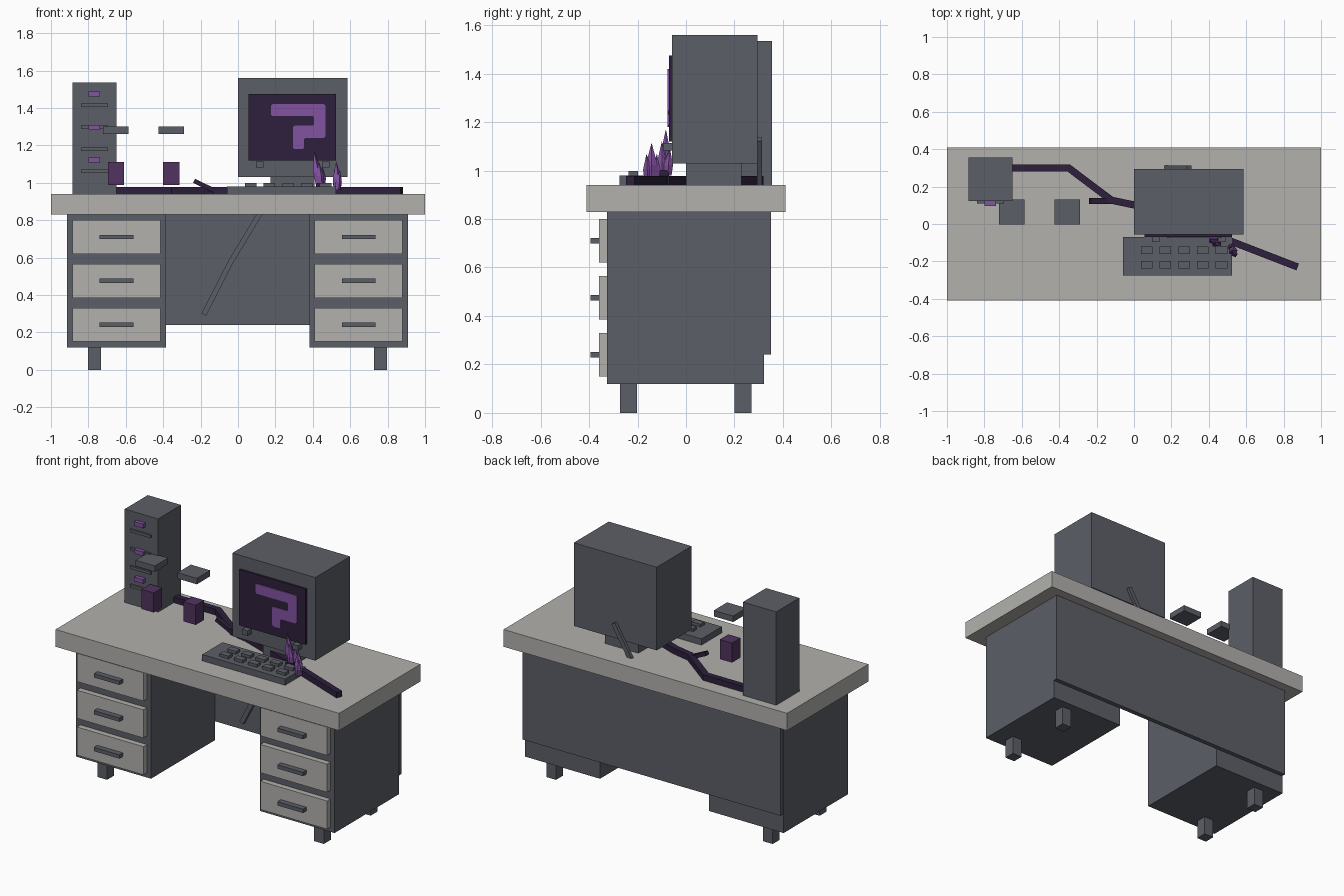
import bpy, bmesh, math
from mathutils import Vector, Matrix

if "Cube" in bpy.data.objects:
    bpy.data.objects.remove(bpy.data.objects["Cube"])


def material(name, rgb):
    m = bpy.data.materials.new(name)
    m.diffuse_color = (*rgb, 1)
    m.use_nodes = True
    m.node_tree.nodes["Principled BSDF"].inputs["Base Color"].default_value = m.diffuse_color
    return m


GREY = material("slate grey", (0.107, 0.114, 0.136))
LIGHT = material("pale stone", (0.445, 0.440, 0.418))
PURPLE = material("bright purple", (0.223, 0.084, 0.352))
DARK = material("dark purple", (0.026, 0.0145, 0.045))
PLUM = material("plum", (0.080, 0.034, 0.114))


def finish(name, bm, mat):
    bmesh.ops.recalc_face_normals(bm, faces=bm.faces)
    me = bpy.data.meshes.new(name)
    bm.to_mesh(me)
    bm.free()
    me.materials.append(mat)
    ob = bpy.data.objects.new(name, me)
    bpy.context.collection.objects.link(ob)
    return ob


def box(name, mat, x, y, z):
    """Box from three (low, high) ranges."""
    bm = bmesh.new()
    size = [r[1] - r[0] for r in (x, y, z)]
    mid = [(r[0] + r[1]) / 2 for r in (x, y, z)]
    bmesh.ops.create_cube(bm, size=1, matrix=Matrix.Translation(mid) @ Matrix.Diagonal((*size, 1)))
    return finish(name, bm, mat)


def ribbon(name, mat, pts, side, half, depth):
    """Mitred strip along pts; side x path gives its width, depth is the extrusion along side."""
    pts, n = [Vector(p) for p in pts], Vector(side)
    bm, rows = bmesh.new(), []
    for i, p in enumerate(pts):
        a = (p - pts[i - 1]).normalized() if i else None
        b = (pts[i + 1] - p).normalized() if i < len(pts) - 1 else None
        t = ((a or b) + (b or a)).normalized()
        w = n.cross(t).normalized() * half / t.dot(b or a)
        rows.append([bm.verts.new(q) for q in (p - w, p + w, p + w + n * depth, p - w + n * depth)])
    for r, s in zip(rows, rows[1:]):
        for k in range(4):
            bm.faces.new((r[k], r[(k + 1) % 4], s[(k + 1) % 4], s[k]))
    bm.faces.new(rows[0])
    bm.faces.new(rows[-1])
    return finish(name, bm, mat)


def crystals(name, spikes):
    """Cluster of five-sided leaning spikes: (base, tip, radius)."""
    bm = bmesh.new()
    for base, tip, r in spikes:
        base, tip = Vector(base), Vector(tip)
        ring = [[bm.verts.new(base.lerp(tip, f) + Vector((math.cos(a), math.sin(a), 0)) * r * s)
                 for a in (math.tau * k / 5 for k in range(5))] for f, s in ((0, 0.8), (0.4, 1))]
        top = bm.verts.new(tip)
        bm.faces.new(ring[0])
        for k in range(5):
            j = (k + 1) % 5
            bm.faces.new((ring[0][k], ring[0][j], ring[1][j], ring[1][k]))
            bm.faces.new((ring[1][k], ring[1][j], top))
    return finish(name, bm, PURPLE)


# Desk: top, back panel, two drawer pedestals with feet
box("desk_top", LIGHT, (-1, 1), (-0.41, 0.41), (0.83, 0.94))
box("back_panel", GREY, (-0.91, 0.91), (0.32, 0.35), (0.24, 0.83))
for label, c in (("left", -0.65), ("right", 0.645)):
    box(label + "_pedestal", GREY, (c - 0.264, c + 0.264), (-0.325, 0.322), (0.12, 0.83))
    for i in range(3):
        z = 0.24 + 0.235 * i
        box(label + "_drawer", LIGHT, (c - 0.235, c + 0.235), (-0.36, -0.325), (z - 0.09, z + 0.09))
        box(label + "_handle", GREY, (c - 0.09, c + 0.09), (-0.395, -0.36), (z - 0.012, z + 0.012))
    f = c + math.copysign(0.117, c)
    for y in (-0.237, 0.235):
        box(label + "_foot", GREY, (f - 0.034, f + 0.034), (y - 0.035, y + 0.035), (0, 0.12))

# Computer tower with vents and lit buttons
box("tower", GREY, (-0.885, -0.65), (0.122, 0.355), (0.94, 1.535))
for z in (1.414, 1.297, 1.18, 1.062):
    box("tower_vent", GREY, (-0.84, -0.695), (0.11, 0.122), (z - 0.009, z + 0.009))
for z in (1.474, 1.297, 1.121):
    box("tower_button", PURPLE, (-0.80, -0.738), (0.097, 0.122), (z - 0.013, z + 0.013))

# Monitor with stand, screen and knobs
box("monitor", GREY, (0, 0.585), (-0.057, 0.295), (1.03, 1.56))
box("monitor_stand", GREY, (0.175, 0.41), (0, 0.23), (0.94, 1.03))
box("screen", DARK, (0.057, 0.525), (-0.07, -0.057), (1.12, 1.475))
for x in (0.115, 0.47):
    box("knob", GREY, (x - 0.02, x + 0.02), (-0.095, -0.057), (1.082, 1.114))

# Hooked shape shown on the screen
bm = bmesh.new()
outline = [(0.176, 1.42), (0.468, 1.42), (0.468, 1.24), (0.353, 1.24), (0.353, 1.18),
           (0.294, 1.18), (0.294, 1.305), (0.407, 1.305), (0.407, 1.357), (0.176, 1.357)]
face = bm.faces.new([bm.verts.new((x, -0.07, z)) for x, z in outline])
bmesh.ops.bevel(bm, geom=bm.verts[:], offset=0.008, segments=1, affect='VERTICES')
new = bmesh.ops.extrude_face_region(bm, geom=bm.faces[:])["geom"]
bmesh.ops.translate(bm, verts=[v for v in new if isinstance(v, bmesh.types.BMVert)], vec=(0, -0.006, 0))
finish("screen_hook", bm, PURPLE)

# Keyboard
box("keyboard", GREY, (-0.06, 0.525), (-0.275, -0.07), (0.94, 0.98))
for col in range(5):
    for y in (-0.141, -0.218):
        x = 0.068 + 0.1 * col
        box("key", GREY, (x - 0.031, x + 0.031), (y - 0.02, y + 0.02), (0.98, 0.998))

# Floating cubes with slabs hovering above
for x in (-0.653, -0.357):
    box("floating_cube", PLUM, (x - 0.043, x + 0.043), (0.022, 0.108), (0.987, 1.112))
    box("floating_slab", GREY, (x - 0.068, x + 0.068), (-0.002, 0.132), (1.262, 1.30))

# Dark root creeping across the desk, with a lifted branch
ribbon("root", DARK, [(-0.67, 0.30, 0.94), (-0.35, 0.30, 0.94), (-0.12, 0.127, 0.94), (0, 0.102, 0.94),
                      (0.28, 0.0, 0.94), (0.875, -0.23, 0.94)], (0, 0, 1), 0.019, 0.037)
ribbon("root_branch", DARK, [(-0.235, 0.108, 1.01), (-0.11, 0.108, 0.95)], (0, 1, 0), 0.012, 0.03)

# Cable down the back, through the desk and into the knee space
ribbon("cable", GREY, [(0.295, 0.294, 1.13), (0.12, 0.294, 0.84), (-0.04, 0.294, 0.575),
                       (-0.183, 0.294, 0.295)], (0, 1, 0), 0.014, 0.02)

# Crystal clusters beside the screen
crystals("inner_crystals", [((0.435, -0.085, 0.98), (0.405, -0.083, 1.17), 0.026),
                            ((0.445, -0.10, 0.98), (0.43, -0.10, 1.12), 0.02),
                            ((0.45, -0.075, 0.98), (0.45, -0.068, 1.09), 0.02)])
crystals("outer_crystals", [((0.53, -0.142, 0.96), (0.525, -0.142, 1.115), 0.026),
                            ((0.532, -0.158, 0.96), (0.545, -0.163, 1.07), 0.018),
                            ((0.525, -0.125, 0.96), (0.515, -0.12, 1.07), 0.018)])
box("crystal_base", DARK, (0.42, 0.465), (-0.12, -0.07), (0.975, 1.0))
